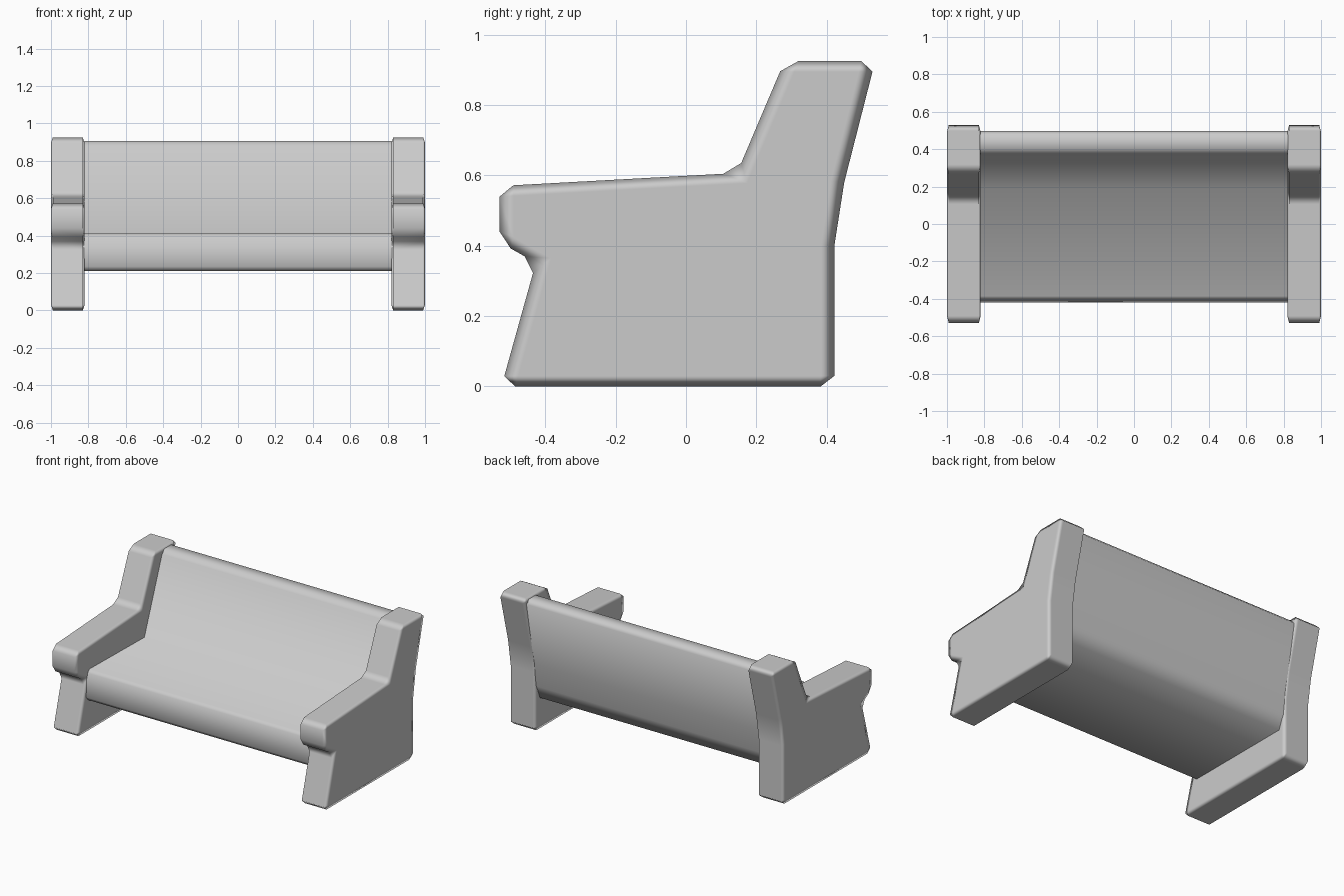
import bpy
import bmesh
from mathutils import Matrix

cube = bpy.data.objects.get("Cube")
if cube:
    bpy.data.objects.remove(cube, do_unlink=True)

# One grey for the whole bench
stone = bpy.data.materials.new("stone_grey")
stone.use_nodes = True
grey = (0.6, 0.6, 0.6, 1)
stone.diffuse_color = grey
stone.node_tree.nodes["Principled BSDF"].inputs["Base Color"].default_value = grey


def prism(profile, x0, x1):
    """Extrude a (y, z) profile from x0 to x1."""
    bm = bmesh.new()
    face = bm.faces.new([bm.verts.new((x0, y, z)) for y, z in profile])
    ext = bmesh.ops.extrude_face_region(bm, geom=[face])
    verts = [v for v in ext["geom"] if isinstance(v, bmesh.types.BMVert)]
    bmesh.ops.translate(bm, verts=verts, vec=(x1 - x0, 0, 0))
    bmesh.ops.recalc_face_normals(bm, faces=bm.faces)
    return bm


def finish(bm, name):
    mesh = bpy.data.meshes.new(name)
    bm.normal_update()
    bm.to_mesh(mesh)
    bm.free()
    mesh.materials.append(stone)
    mesh.shade_smooth()
    obj = bpy.data.objects.new(name, mesh)
    bpy.context.collection.objects.link(obj)
    return obj


# End supports: side silhouette with a chamfer that is shallow across the width
end_profile = [
    (-0.525, 0), (-0.427, 0.352), (-0.53, 0.41), (-0.53, 0.57), (0.145, 0.607),
    (0.28, 0.925), (0.538, 0.925), (0.45, 0.58), (0.422, 0.40), (0.422, 0),
]
STRETCH = (0.33, 1.3, 1)


def end_support(name, side):
    bm = prism([(y / STRETCH[1], z) for y, z in end_profile],
               0.82 / STRETCH[0], 1.0 / STRETCH[0])
    edges = [e for e in bm.edges if e.calc_face_angle(0) > 0.4]
    bmesh.ops.bevel(bm, geom=edges, offset=0.03, segments=1,
                    affect='EDGES', profile=0.5)
    scale = Matrix.Diagonal((STRETCH[0] * side, STRETCH[1], STRETCH[2], 1))
    bmesh.ops.transform(bm, matrix=scale, verts=bm.verts)
    bmesh.ops.recalc_face_normals(bm, faces=bm.faces)
    obj = finish(bm, name)
    soft = obj.modifiers.new("soft_edges", 'WEIGHTED_NORMAL')
    soft.weight = 100
    return obj


end_support("left_end", 1)
end_support("right_end", -1)

# Seat and backrest in one softly shaded slab, its ends sunk into the supports
seat_profile = [
    (-0.40, 0.21), (-0.42, 0.235), (-0.405, 0.39), (-0.385, 0.41), (0.19, 0.40),
    (0.375, 0.88), (0.40, 0.905), (0.475, 0.905), (0.497, 0.88),
    (0.41, 0.45), (0.395, 0.30), (0.36, 0.21),
]
seat = prism(seat_profile, -0.83, 0.83)
caps = [f for f in seat.faces if abs(f.normal.x) > 0.9]
bmesh.ops.delete(seat, geom=caps, context='FACES_ONLY')
finish(seat, "seat_and_backrest")
